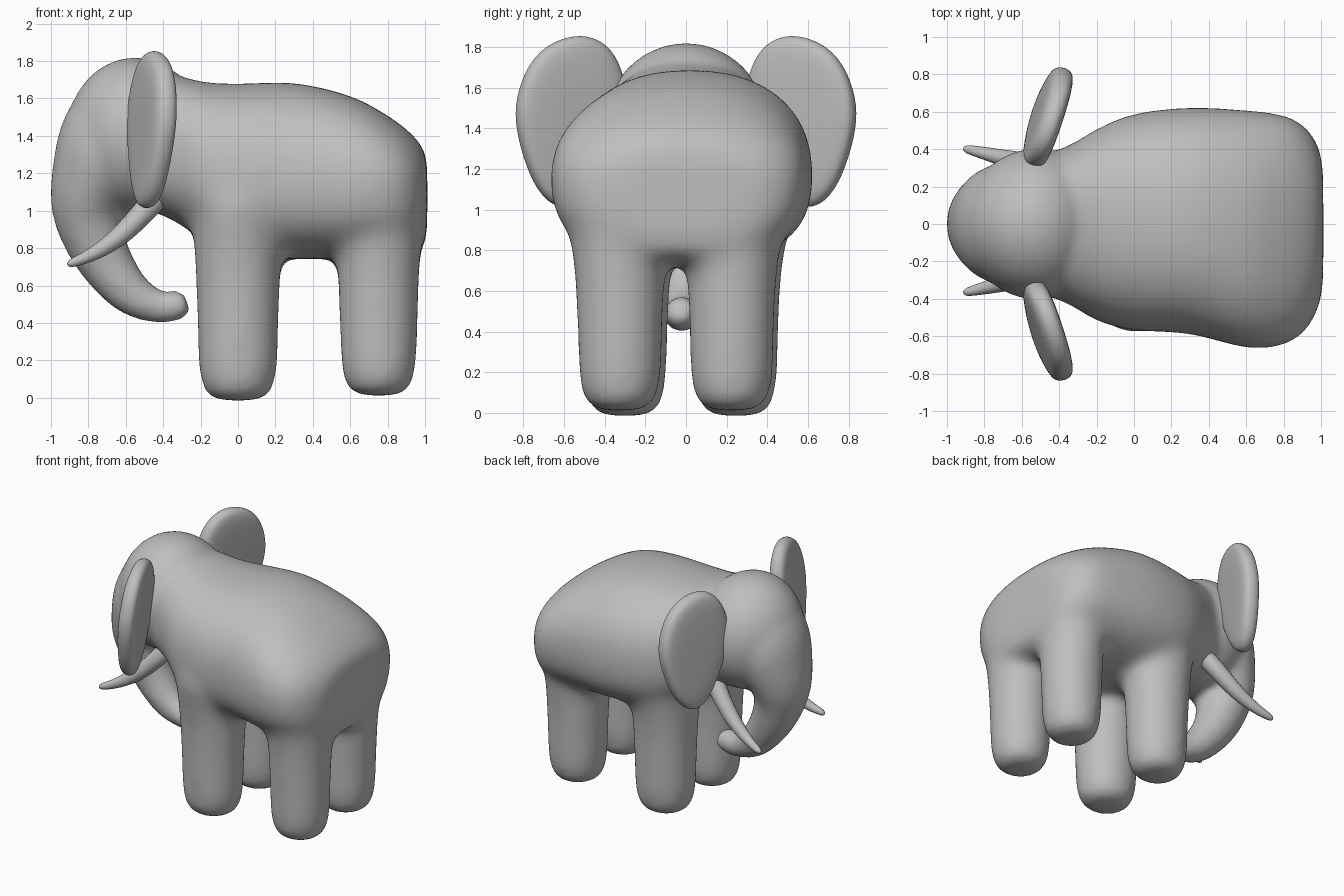
import bpy, bmesh, math
from mathutils import Vector

if "Cube" in bpy.data.objects:
    bpy.data.objects.remove(bpy.data.objects["Cube"])

grey = bpy.data.materials.new("light grey")
grey.diffuse_color = (0.52, 0.52, 0.52, 1)
grey.use_nodes = True
grey.node_tree.nodes["Principled BSDF"].inputs["Base Color"].default_value = grey.diffuse_color


def spline(rows, steps=4):
    """Catmull-Rom interpolation of tuples of numbers."""
    out = []
    for i in range(len(rows) - 1):
        p0, p1, p2, p3 = (rows[max(i - 1, 0)], rows[i], rows[i + 1],
                          rows[min(i + 2, len(rows) - 1)])
        for k in range(steps):
            t = k / steps
            out.append(tuple(0.5 * (2 * b + (c - a) * t + (2 * a - 5 * b + 4 * c - d) * t * t
                                    + (3 * b - a - 3 * c + d) * t ** 3)
                             for a, b, c, d in zip(p0, p1, p2, p3)))
    return out + [tuple(rows[-1])]


def loft(bm, rings):
    """Skin a list of rings into a closed tube with end caps."""
    loops = [[bm.verts.new(p) for p in r] for r in rings]
    n = len(loops[0])
    faces = [bm.faces.new((a[i], a[(i + 1) % n], b[(i + 1) % n], b[i]))
             for a, b in zip(loops, loops[1:]) for i in range(n)]
    faces += [bm.faces.new(loops[0]), bm.faces.new(loops[-1])]
    bmesh.ops.recalc_face_normals(bm, faces=faces)


def sweep(bm, rows, n=24, steps=4):
    """Tube along (x, y, z, in-plane radius, sideways radius)."""
    rows = spline(rows, steps)
    rings = []
    for i, (x, y, z, r, ry) in enumerate(rows):
        a, b = rows[max(i - 1, 0)], rows[min(i + 1, len(rows) - 1)]
        t = (Vector(b[:3]) - Vector(a[:3])).normalized()
        u = t.cross(Vector((0, 1, 0))).normalized()
        v = u.cross(t)
        rings.append([Vector((x, y, z)) + u * r * math.cos(q) + v * ry * math.sin(q)
                      for q in (2 * math.pi * k / n for k in range(n))])
    loft(bm, rings)


def finish(bm, name):
    me = bpy.data.meshes.new(name)
    bm.to_mesh(me)
    bm.free()
    me.materials.append(grey)
    for p in me.polygons:
        p.use_smooth = True
    ob = bpy.data.objects.new(name, me)
    bpy.context.collection.objects.link(ob)
    return ob


def fuse(ob, voxel, iterations):
    """Merge overlapping volumes into one softened skin."""
    rm = ob.modifiers.new("fuse", "REMESH")
    rm.mode = "VOXEL"
    rm.voxel_size = voxel
    rm.use_smooth_shade = True
    sm = ob.modifiers.new("soften", "SMOOTH")
    sm.factor = 0.5
    sm.iterations = iterations


bm = bmesh.new()

# torso: x, top, bottom, left y, right y, height of widest point
torso = [(-0.58, 1.70, 1.04, -.34, .34, 1.36), (-0.35, 1.73, .95, -.43, .42, 1.32),
         (-0.2, 1.69, .85, -.52, .51, 1.22), (0, 1.68, .75, -.57, .59, 1.18),
         (0.3, 1.685, .74, -.59, .625, 1.17), (0.6, 1.615, .74, -.665, .61, 1.16),
         (0.8, 1.51, .74, -.65, .585, 1.15), (0.92, 1.42, .75, -.57, .52, 1.13),
         (0.99, 1.34, .79, -.44, .41, 1.12), (1.012, 1.29, .88, -.32, .29, 1.11)]
rings = []
for x, top, bot, y0, y1, zw in spline(torso):
    ring = []
    for k in range(32):
        c, s = math.cos(k * math.pi / 16), math.sin(k * math.pi / 16)
        e = 2 / (2.3 if s > 0 else 2.6)
        y = (y0 + y1) / 2 + (y1 - y0) / 2 * math.copysign(abs(c) ** e, c)
        z = zw + (top - zw if s > 0 else zw - bot) * math.copysign(abs(s) ** e, s)
        ring.append((x, y, z))
    rings.append(ring)
loft(bm, rings)

# four legs, flaring into the torso
for x, y, z0 in ((0, -.30, -.016), (0, .245, -.016), (.752, -.325, .01), (.752, .225, .01)):
    front = x < .5
    sweep(bm, [(x, y, z0 + z, r + (.008 if front else 0), ry) for z, r, ry in
               ((0, .11, .11), (.02, .155, .155), (.08, .19, .19), (.2, .207, .207),
                (.4, .213, .213), (.65, .222, .225), (.85, .232, .25), (1.05, .235, .285),
                (1.2, .2, .25))], n=28)
legs = finish(bm, "torso_and_legs")
fuse(legs, 0.03, 22)

# start the body skin from the softened torso and legs
baked = bpy.data.meshes.new_from_object(
    legs.evaluated_get(bpy.context.evaluated_depsgraph_get()))
bpy.data.objects.remove(legs)
bm = bmesh.new()
bm.from_mesh(baked)

# head, narrower toward the face
head = bmesh.ops.create_uvsphere(bm, u_segments=32, v_segments=20, radius=1)["verts"]
for v in head:
    x, y, z = v.co
    v.co = Vector((-0.55 + x * .37, y * .405 * (1 + .08 * x), 1.40 + z * .42))

# trunk
sweep(bm, [(-.58, 0, 1.56, .25, .30), (-.66, 0, 1.42, .275, .32), (-.73, 0, 1.27, .26, .315),
           (-.80, 0, 1.08, .206, .25),
           (-.79, 0, .92, .177, .19), (-.71, 0, .73, .147, .15), (-.575, -.01, .56, .117, .12),
           (-.42, -.02, .485, .088, .09), (-.32, -.025, .498, .08, .082),
           (-.285, -.025, .51, .065, .068), (-.27, -.025, .515, .03, .03)])
body = finish(bm, "elephant_body")
fuse(body, 0.022, 14)

# ears: outline of sideways distance and height
outline = [(.29, 1.60), (.33, 1.74), (.40, 1.83), (.51, 1.872), (.66, 1.835), (.775, 1.73),
           (.84, 1.55), (.84, 1.40), (.785, 1.20), (.71, 1.05), (.60, .985), (.49, 1.06),
           (.38, 1.25), (.305, 1.45)]
for side, name in ((-1, "left_ear"), (1, "right_ear")):
    bm = bmesh.new()
    rings = []
    for s, o in ((.4, -.066), (.8, -.062), (.96, -.044), (1, 0), (.96, .044), (.8, .062), (.4, .066)):
        ring = []
        for y, z in outline:
            y, z = .575 + (y - .575) * s, 1.43 + (z - 1.43) * s
            ring.append((-.56 + .34 * (y - .3) + .08 * (z - 1.4) + o, side * (y - o * .3), z))
        rings.append(ring)
    loft(bm, rings)
    ear = finish(bm, name)
    ear.modifiers.new("round", "SUBSURF").levels = 2

# tusks
for side, name in ((-1, "left_tusk"), (1, "right_tusk")):
    bm = bmesh.new()
    sweep(bm, [(x, .018 + side * y, z, r, r) for x, y, z, r in
               ((-.40, .22, 1.12, .066), (-.48, .27, 1.02, .063), (-.60, .31, .895, .055),
                (-.70, .335, .815, .045), (-.80, .36, .757, .034), (-.885, .38, .722, .023),
                (-.91, .385, .713, .01))], n=16)
    finish(bm, name)
